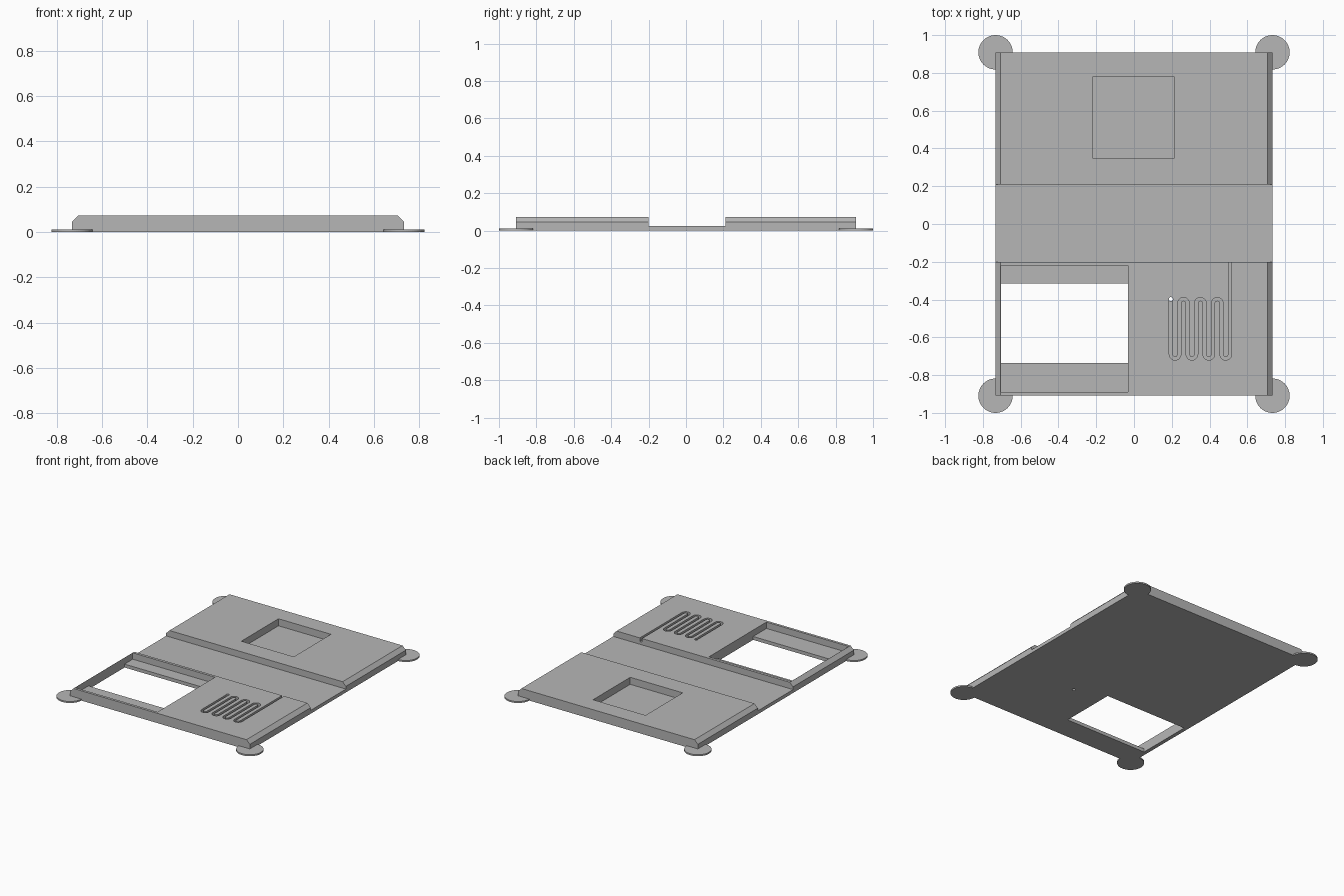
import bpy, bmesh, math
from mathutils import Vector

old = bpy.data.objects.get("Cube")
if old:
    bpy.data.objects.remove(old, do_unlink=True)

grey = bpy.data.materials.new("plain grey")
grey.use_nodes = True
colour = (0.47, 0.47, 0.47, 1)
grey.diffuse_color = colour
grey.node_tree.nodes["Principled BSDF"].inputs["Base Color"].default_value = colour

HALF_X, HALF_Y, TOP = 0.733, 0.909, 0.072
FLOOR = 0.025
BEVEL = 0.027


def finish(name, bm):
    bmesh.ops.recalc_face_normals(bm, faces=bm.faces[:])
    mesh = bpy.data.meshes.new(name)
    bm.to_mesh(mesh)
    bm.free()
    mesh.materials.append(grey)
    obj = bpy.data.objects.new(name, mesh)
    bpy.context.collection.objects.link(obj)
    return obj


def extrude(name, points, offset):
    """Extrude a flat outline along an offset."""
    bm = bmesh.new()
    face = bm.faces.new([bm.verts.new(p) for p in points])
    result = bmesh.ops.extrude_face_region(bm, geom=[face], use_keep_orig=True)
    moved = [g for g in result["geom"] if isinstance(g, bmesh.types.BMVert)]
    bmesh.ops.translate(bm, verts=moved, vec=offset)
    return finish(name, bm)


def box(name, x0, x1, y0, y1, z0, z1):
    outline = [(x0, y0, z0), (x1, y0, z0), (x1, y1, z0), (x0, y1, z0)]
    return extrude(name, outline, (0, 0, z1 - z0))


def disc(name, x, y, radius, z0, z1, sides):
    turn = 2 * math.pi / sides
    outline = [(x + radius * math.cos(i * turn), y + radius * math.sin(i * turn), z0)
               for i in range(sides)]
    return extrude(name, outline, (0, 0, z1 - z0))


def serpentine():
    """Centre line of the winding groove, starting at the drain hole."""
    start, pitch, high, low = 0.195, 0.0447, -0.42, -0.69
    r = pitch / 2
    path = [Vector((start, -0.398))]
    for leg in range(7):
        down = leg % 2 == 0
        cx = start + leg * pitch + r
        cy = low if down else high
        for i in range(13):
            a = math.pi * i / 12
            path.append(Vector((cx - r * math.cos(a),
                                cy + (-r if down else r) * math.sin(a))))
    path.append(Vector((start + 7 * pitch, -0.18)))
    return path


def groove(name, path, half_width, z0, z1):
    left, right = [], []
    for i, p in enumerate(path):
        along = (path[min(i + 1, len(path) - 1)] - path[max(i - 1, 0)]).normalized()
        # the straight legs stay parallel to y
        if i in (0, len(path) - 1):
            along = Vector((0, -1 if i == 0 else 1))
        side = Vector((-along.y, along.x)) * half_width
        left.append((*(p + side), z0))
        right.append((*(p - side), z0))
    return extrude(name, left + right[::-1], (0, 0, z1 - z0))


# Base plate with bevelled long edges
half = [(HALF_X, 0), (HALF_X, TOP - BEVEL), (HALF_X - BEVEL, TOP)]
profile = half + [(-x, z) for x, z in reversed(half)]
plate = extrude("base_plate", [(x, -HALF_Y, z) for x, z in profile], (0, 2 * HALF_Y, 0))

# Cutters: cross channel, square pocket, ledged window, winding groove, drain
path = serpentine()
cutters = [
    box("channel_cutter", -1, 1, -0.2, 0.21, FLOOR, 0.2),
    box("square_pocket_cutter", -0.216, 0.212, 0.347, 0.78, 0.02, 0.2),
    box("window_ledge_cutter", -0.705, -0.033, -0.89, -0.22, FLOOR, 0.2),
    box("window_cutter", -0.705, -0.033, -0.735, -0.315, -0.1, 0.2),
    groove("groove_cutter", path, 0.0085, 0.045, 0.2),
    disc("drain_cutter", path[0].x, path[0].y, 0.011, -0.1, 0.2, 24),
]
for cutter in cutters:
    cutter.hide_render = True
    mod = plate.modifiers.new(cutter.name, "BOOLEAN")
    mod.operation = "DIFFERENCE"
    mod.solver = "EXACT"
    mod.object = cutter

# Bake the cuts and discard the cutters
bpy.context.view_layer.update()
graph = bpy.context.evaluated_depsgraph_get()
baked = bpy.data.meshes.new_from_object(plate.evaluated_get(graph))
plate.modifiers.clear()
plate.data = baked
plate.data.materials.clear()
plate.data.materials.append(grey)
for poly in plate.data.polygons:
    poly.material_index = 0
for cutter in cutters:
    bpy.data.objects.remove(cutter, do_unlink=True)

# Thin round pads under the corners
for side, sx in (("right", -1), ("left", 1)):
    for end, sy in (("front", -1), ("back", 1)):
        disc(f"{end}_{side}_corner_pad", sx * HALF_X, sy * HALF_Y, 0.091, 0, 0.011, 64)
